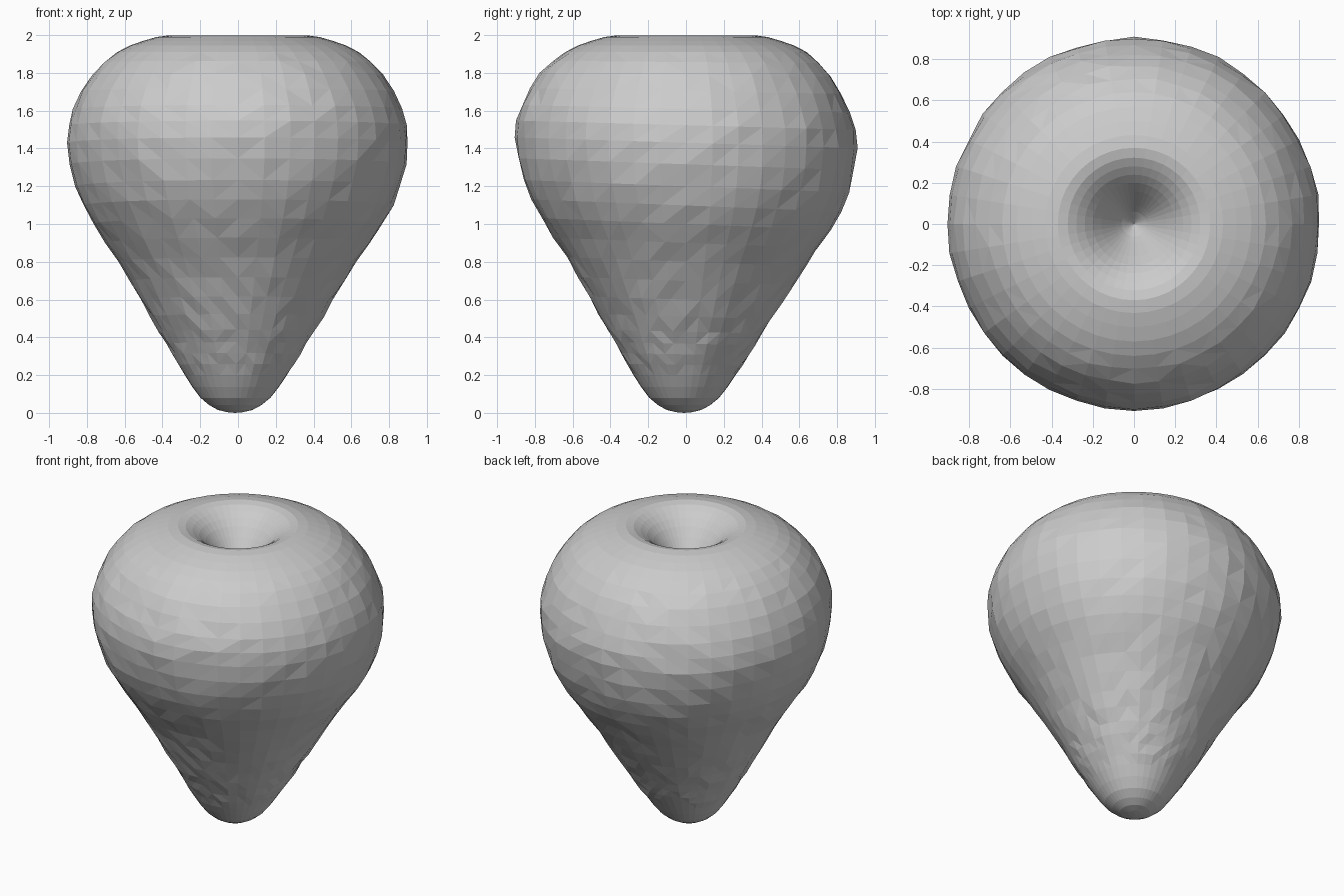
import bpy, bmesh, math, random

if "Cube" in bpy.data.objects:
    bpy.data.objects.remove(bpy.data.objects["Cube"])

random.seed(4)
SEGMENTS = 40

# Half outline (radius, height): rounded tip, flared body, crown, funnel dimple
OUTLINE = [(0, 0), (0.09, 0.015), (0.185, 0.08), (0.27, 0.2), (0.34, 0.31),
           (0.41, 0.43), (0.51, 0.6), (0.63, 0.8), (0.765, 1.0), (0.86, 1.2),
           (0.903, 1.43), (0.87, 1.61), (0.77, 1.79), (0.64, 1.91),
           (0.5, 1.97), (0.37, 1.998), (0.28, 1.965), (0.2, 1.895),
           (0.12, 1.79), (0.06, 1.71), (0, 1.65)]


def refine(points):
    """Insert one smooth midpoint in every span."""
    out = []
    for i in range(len(points) - 1):
        a, b = points[i], points[i + 1]
        p = points[max(i - 1, 0)]
        q = points[min(i + 2, len(points) - 1)]
        out.append(a)
        out.append(tuple((9 * (a[k] + b[k]) - p[k] - q[k]) / 16 for k in (0, 1)))
    return out + [points[-1]]


bm = bmesh.new()
profile = refine(OUTLINE)
rings = []
for i, (r, z) in enumerate(profile[1:-1]):
    side = 0.2 < z < 1.9 and r > 0.24          # uneven hand-sculpted flank
    lean = math.sin(math.pi * min(z / 2, 1)) if side else 0
    ring = []
    for s in range(SEGMENTS):
        a = math.tau * s / SEGMENTS
        rr = r + (random.uniform(-0.006, 0.006) if side else 0)
        x, y = rr * math.cos(a), rr * math.sin(a)
        shift = -0.015 * max(0, 1 - z / 0.8)   # tip sits slightly off axis
        ring.append(bm.verts.new((x + shift, y + shift * 0.7, z - 0.04 * y * lean)))
    rings.append(ring)

# Skin between rings, then close the tip and the dimple
for lo, hi in zip(rings, rings[1:]):
    for s in range(SEGMENTS):
        t = (s + 1) % SEGMENTS
        bm.faces.new((lo[s], lo[t], hi[t], hi[s]))
tip = bm.verts.new((-0.015, -0.01, 0))
pit = bm.verts.new((0, 0, profile[-1][1]))
for s in range(SEGMENTS):
    t = (s + 1) % SEGMENTS
    bm.faces.new((tip, rings[0][t], rings[0][s]))
    bm.faces.new((pit, rings[-1][s], rings[-1][t]))

# Flat triangular facets
bmesh.ops.triangulate(bm, faces=bm.faces[:])
bmesh.ops.recalc_face_normals(bm, faces=bm.faces[:])
mesh = bpy.data.meshes.new("fruit_body")
bm.to_mesh(mesh)
bm.free()
body = bpy.data.objects.new("fruit_body", mesh)
bpy.context.collection.objects.link(body)
